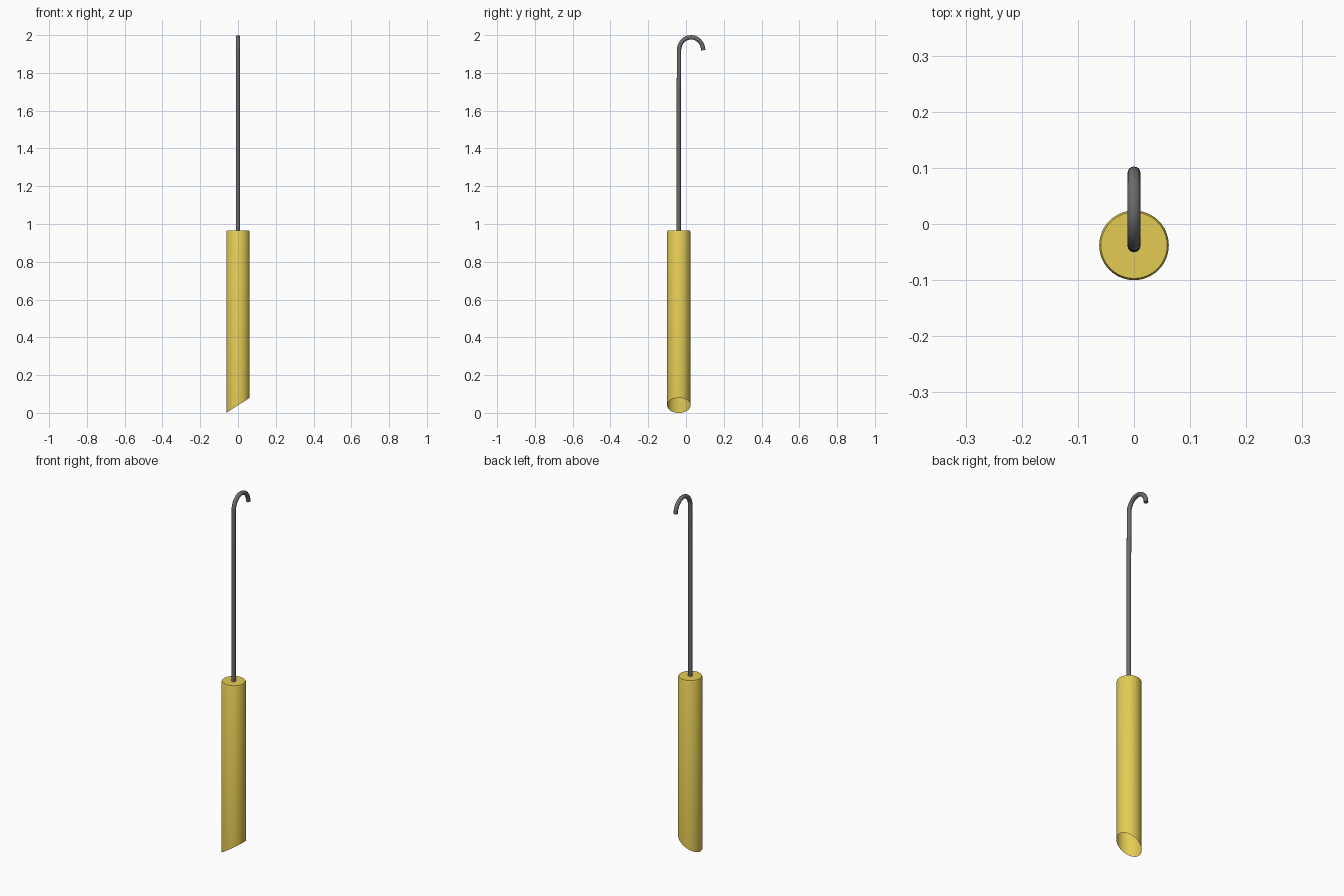
import bpy, bmesh, math
from mathutils import Vector

if "Cube" in bpy.data.objects:
    bpy.data.objects.remove(bpy.data.objects["Cube"])

AXIS_Y = -0.038   # tube and wire axis
R = 0.062         # tube radius


def paint(obj, name, rgb):
    mat = bpy.data.materials.new(name)
    mat.diffuse_color = (*rgb, 1)
    mat.use_nodes = True
    mat.node_tree.nodes["Principled BSDF"].inputs["Base Color"].default_value = mat.diffuse_color
    obj.data.materials.append(mat)


def add_object(name, bm):
    mesh = bpy.data.meshes.new(name)
    bm.to_mesh(mesh)
    bm.free()
    obj = bpy.data.objects.new(name, mesh)
    bpy.context.collection.objects.link(obj)
    bpy.context.view_layer.objects.active = obj
    obj.select_set(True)
    bpy.ops.object.shade_smooth_by_angle(angle=math.radians(35))
    obj.select_set(False)
    return obj


# Chime tube: slanted open bottom, softened rim and closed top
bm = bmesh.new()
N = 48
rings = []
for r, z in [(R, None), (R, 0.958), (R - 0.003, 0.965)]:
    ring = []
    for i in range(N):
        a = 2 * math.pi * i / N
        x, y = r * math.cos(a), r * math.sin(a)
        h = 0.04 + 0.04 * x / R if z is None else z
        ring.append(bm.verts.new((x, y + AXIS_Y, h)))
    rings.append(ring)
for lo, hi in zip(rings, rings[1:]):
    for i in range(N):
        j = (i + 1) % N
        bm.faces.new((lo[i], lo[j], hi[j], hi[i]))
bm.faces.new(rings[-1])
tube = add_object("chime_tube", bm)
paint(tube, "yellow", (0.78, 0.6, 0.09))

# Hanging wire: straight rod curling over into a hook
WR = 0.0115
path = [Vector((0, AXIS_Y - 0.001, 0.95)), Vector((0, AXIS_Y - 0.001, 1.68)),
        Vector((0, AXIS_Y + 0.001, 1.80)), Vector((0, AXIS_Y + 0.001, 1.90))]
cy, cz, ry, rz = 0.027, 1.920, 0.064, 0.0685
for k in range(17):
    t = math.pi * (1 - k / 16)
    path.append(Vector((0, cy + ry * math.cos(t), cz + rz * math.sin(t))))
bm = bmesh.new()
M = 16
prev = None
for k, p in enumerate(path):
    d = (path[min(k + 1, len(path) - 1)] - path[max(k - 1, 0)]).normalized()
    side = Vector((1, 0, 0))
    up = d.cross(side)
    ring = [bm.verts.new(p + WR * (side * math.cos(2 * math.pi * i / M)
                                   + up * math.sin(2 * math.pi * i / M)))
            for i in range(M)]
    if prev:
        for i in range(M):
            j = (i + 1) % M
            bm.faces.new((prev[i], prev[j], ring[j], ring[i]))
    else:
        bm.faces.new(ring[::-1])
    prev = ring
bm.faces.new(prev)
bmesh.ops.recalc_face_normals(bm, faces=bm.faces)
hook = add_object("hanging_hook", bm)
paint(hook, "dark_metal", (0.15, 0.15, 0.15))
